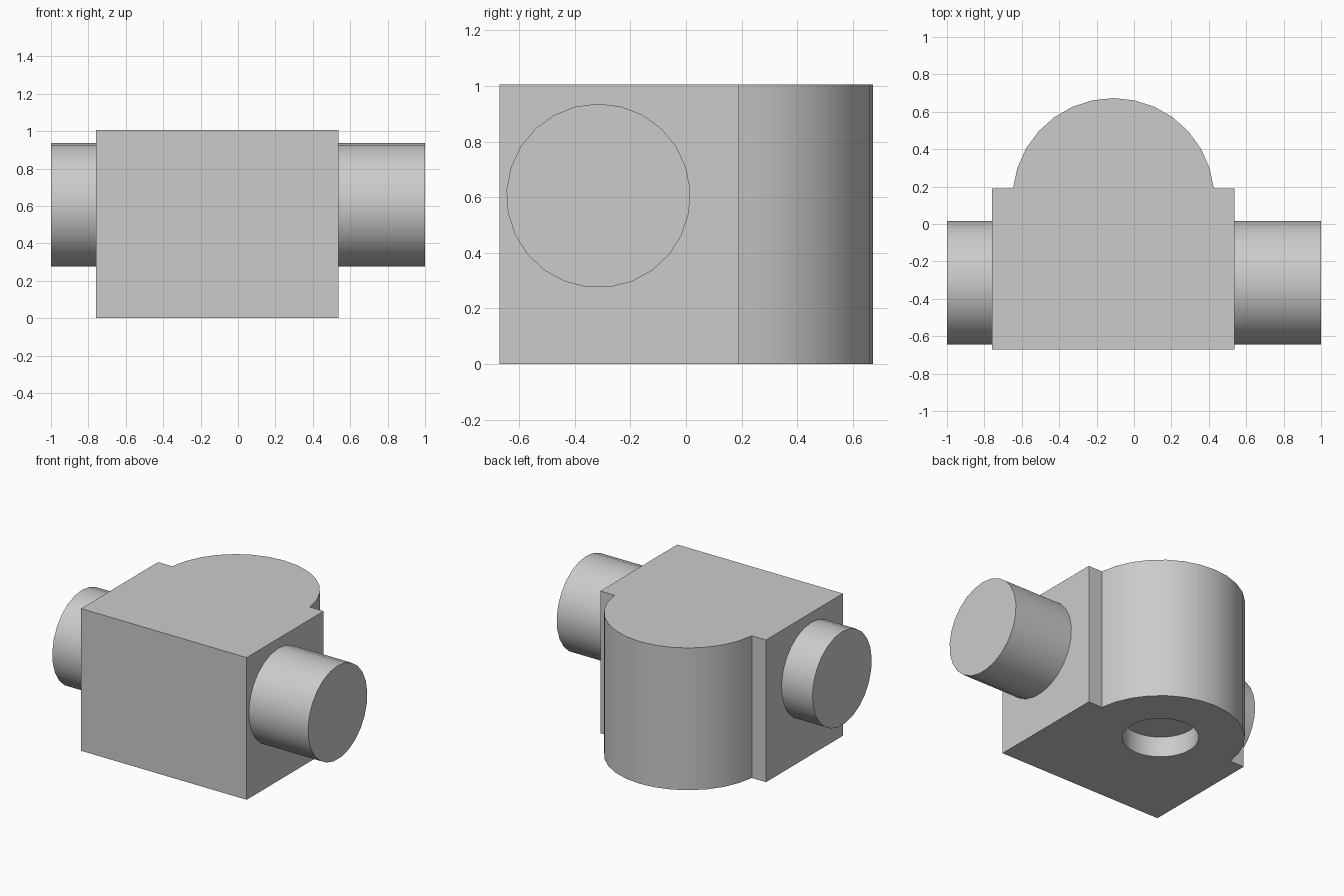
import bpy
import bmesh
from math import sin, cos, tau, radians
from mathutils import Vector

cube = bpy.data.objects.get("Cube")
if cube:
    bpy.data.objects.remove(cube, do_unlink=True)

grey = bpy.data.materials.new("light_grey")
grey.use_nodes = True
COLOUR = (0.6, 0.6, 0.6, 1)
grey.diffuse_color = COLOUR
grey.node_tree.nodes["Principled BSDF"].inputs["Base Color"].default_value = COLOUR


def prism(name, outline, sweep):
    """Sweep a closed flat outline along a vector into a solid."""
    bm = bmesh.new()
    base = bm.faces.new([bm.verts.new(p) for p in outline])
    top = bmesh.ops.extrude_face_region(bm, geom=[base], use_keep_orig=True)
    verts = [g for g in top["geom"] if isinstance(g, bmesh.types.BMVert)]
    bmesh.ops.translate(bm, verts=verts, vec=Vector(sweep))
    bmesh.ops.recalc_face_normals(bm, faces=bm.faces)
    mesh = bpy.data.meshes.new(name)
    bm.to_mesh(mesh)
    bm.free()
    mesh.materials.append(grey)
    obj = bpy.data.objects.new(name, mesh)
    bpy.context.collection.objects.link(obj)
    return obj


def activate(obj):
    bpy.ops.object.select_all(action="DESELECT")
    obj.select_set(True)
    bpy.context.view_layer.objects.active = obj


def smooth(obj):
    activate(obj)
    bpy.ops.object.shade_smooth_by_angle(angle=radians(30))


# Body: a square block with a rounded back, in one outline
HEIGHT = 1.005
LEFT, RIGHT, FRONT, BACK = 0.537, -0.758, -0.67, 0.19
BOSS_X, BOSS_Y, BOSS_R = -0.11, 0.133, 0.54
outline = [(RIGHT, BACK, 0), (RIGHT, FRONT, 0), (LEFT, FRONT, 0), (LEFT, BACK, 0)]
for step in range(7, -8, -1):
    a = step * tau / 30
    outline.append((BOSS_X + BOSS_R * sin(a), BOSS_Y + BOSS_R * cos(a), 0))
body = prism("body", outline, (0, 0, HEIGHT))

# Blind round hole in the underside, on the axis of the rounded back
HOLE_R, HOLE_DEPTH = 0.245, 0.145
ring = [(BOSS_X + HOLE_R * cos(i * tau / 32), BOSS_Y + HOLE_R * sin(i * tau / 32), -0.2)
        for i in range(32)]
cutter = prism("hole_cutter", ring, (0, 0, 0.2 + HOLE_DEPTH))
cutter.hide_render = True
cut = body.modifiers.new("hole", "BOOLEAN")
cut.operation = "DIFFERENCE"
cut.solver = "EXACT"
cut.object = cutter
activate(body)
bpy.ops.object.modifier_apply(modifier=cut.name)
bpy.data.objects.remove(cutter, do_unlink=True)
smooth(body)

# Side shafts, sunk slightly into the block
SHAFT_Y, SHAFT_Z, SHAFT_R, SINK = -0.315, 0.605, 0.331, 0.05
for name, inner, outer in (("left_shaft", LEFT - SINK, 1), ("right_shaft", RIGHT + SINK, -1)):
    ring = [(inner, SHAFT_Y + SHAFT_R * sin(i * tau / 25), SHAFT_Z + SHAFT_R * cos(i * tau / 25))
            for i in range(25)]
    smooth(prism(name, ring, (outer - inner, 0, 0)))
